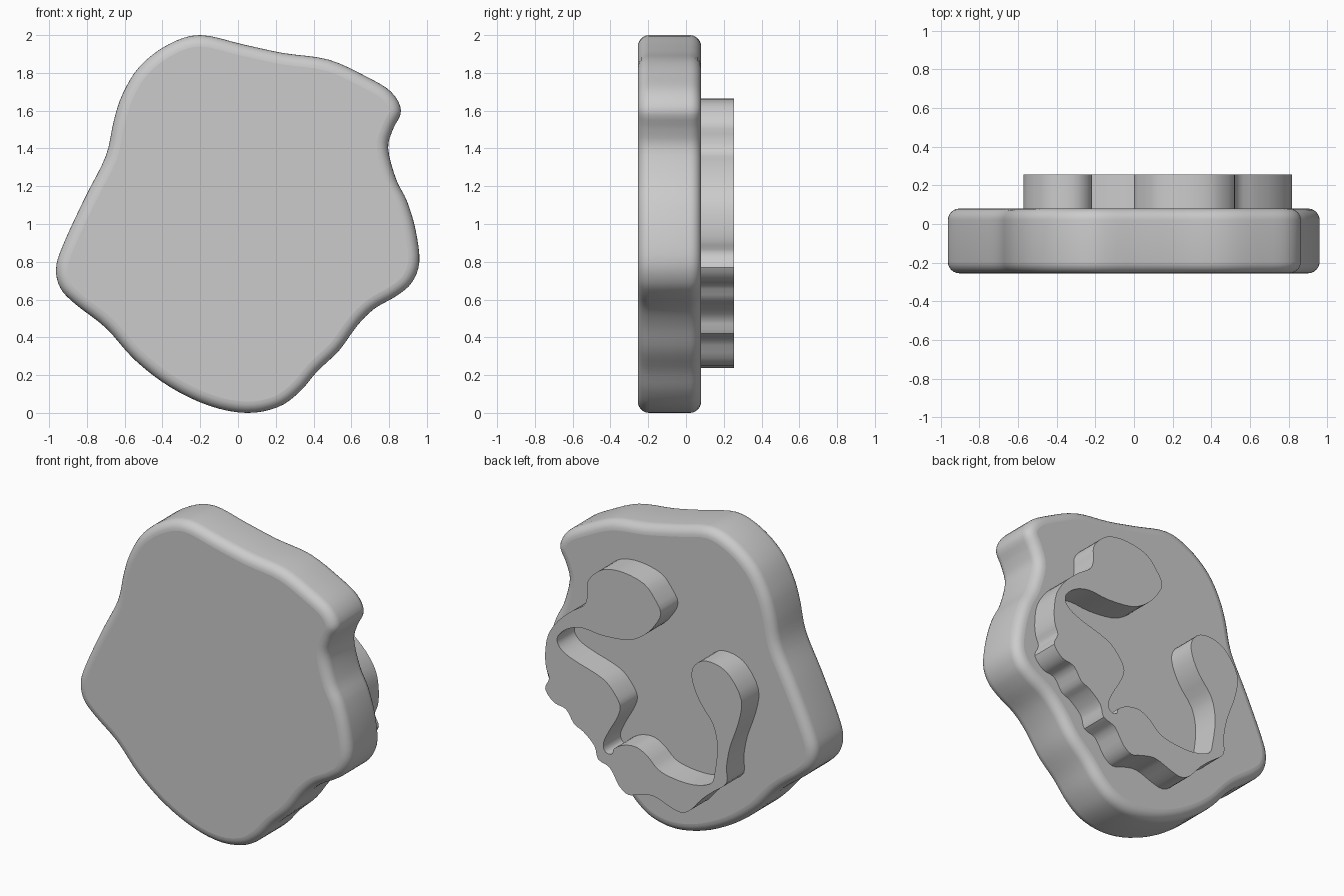
import bpy, bmesh, math
from mathutils import Vector

cube = bpy.data.objects.get("Cube")
if cube:
    bpy.data.objects.remove(cube, do_unlink=True)

grey = bpy.data.materials.new("plain grey")
grey.use_nodes = True
grey.diffuse_color = (0.6, 0.6, 0.6, 1)
grey.node_tree.nodes["Principled BSDF"].inputs["Base Color"].default_value = grey.diffuse_color


def smooth_loop(points, steps):
    """Closed Catmull-Rom curve through the points."""
    pts = [Vector(p) for p in points]
    count = len(pts)
    loop = []
    for i in range(count):
        a, b, c, d = (pts[(i + k) % count] for k in (-1, 0, 1, 2))
        for s in range(steps):
            t = s / steps
            loop.append(0.5 * (2 * b + (c - a) * t
                               + (2 * a - 5 * b + 4 * c - d) * t ** 2
                               + (3 * b - a - 3 * c + d) * t ** 3))
    return loop


def slab(name, points, front, back, steps, rounding=0):
    """Extrude an x-z outline from front to back, with optional rounded rims."""
    bm = bmesh.new()
    loop = smooth_loop(points, steps)
    cap = bm.faces.new([bm.verts.new((p.x, front, p.y)) for p in loop])
    extruded = bmesh.ops.extrude_face_region(bm, geom=[cap], use_keep_orig=True)
    moved = [g for g in extruded["geom"] if isinstance(g, bmesh.types.BMVert)]
    bmesh.ops.translate(bm, verts=moved, vec=(0, back - front, 0))
    bmesh.ops.recalc_face_normals(bm, faces=bm.faces)
    if rounding:
        rims = [e for e in bm.edges if abs(e.verts[0].co.y - e.verts[1].co.y) < 0.001]
        bmesh.ops.bevel(bm, geom=rims, offset=rounding, offset_type='OFFSET',
                        segments=6, profile=0.5, affect='EDGES', clamp_overlap=False)
    mesh = bpy.data.meshes.new(name)
    bm.to_mesh(mesh)
    bm.free()
    mesh.materials.append(grey)
    mesh.shade_smooth()
    mesh.set_sharp_from_angle(angle=math.radians(35))
    # Keep the large end faces flat
    for face in mesh.polygons:
        if len(face.vertices) > 4:
            face.use_smooth = False
    obj = bpy.data.objects.new(name, mesh)
    bpy.context.collection.objects.link(obj)
    return obj


# Thick rounded body
body_outline = [
    (-.2, 2), (.03, 1.95), (.24, 1.905), (.48, 1.87), (.68, 1.78), (.81, 1.7),
    (.863, 1.6), (.82, 1.5), (.795, 1.4), (.836, 1.24), (.895, 1.12), (.94, .97),
    (.96, .8), (.92, .69), (.84, .62), (.72, .55), (.63, .46), (.535, .33),
    (.42, .22), (.325, .11), (.21, .03), (.045, 0), (-.15, .037), (-.36, .137),
    (-.546, .28), (-.7, .45), (-.86, .575), (-.94, .66), (-.963, .765),
    (-.926, .89), (-.81, 1.14), (-.7, 1.36), (-.657, 1.55), (-.61, 1.69),
    (-.52, 1.835), (-.37, 1.95)]
slab("rounded_body", body_outline, -.255, .08, 4, .06)

# Raised winding relief on the back
relief_outline = [
    (.52, 1.53), (.47, 1.6), (.39, 1.65), (.265, 1.663), (.12, 1.63), (.04, 1.55),
    (0, 1.47), (.045, 1.38), (.12, 1.3), (.23, 1.24), (.41, 1.22), (.55, 1.23),
    (.655, 1.2), (.727, 1.135), (.727, 1.08), (.677, 1.035), (.585, 1), (.48, .97),
    (.385, .93), (.315, .855), (.287, .79), (.315, .71), (.37, .615), (.407, .53),
    (.39, .48), (.345, .48), (.33, .52), (.26, .56), (.17, .57), (.09, .53),
    (.017, .467), (-.09, .44), (-.23, .437), (-.35, .475), (-.38, .545), (-.4, .72),
    (-.37, .86), (-.28, .975), (-.225, 1.09), (-.225, 1.18), (-.29, 1.245),
    (-.395, 1.25), (-.49, 1.2), (-.57, 1.07), (-.55, .92), (-.49, .75), (-.465, .615),
    (-.465, .51), (-.37, .43), (-.29, .36), (-.21, .27), (-.145, .237), (-.07, .25),
    (.053, .29), (.16, .27), (.23, .25), (.295, .29), (.36, .388), (.443, .42),
    (.47, .5), (.55, .57), (.613, .6), (.67, .68), (.755, .7), (.818, .77), (.79, .845),
    (.812, .91), (.818, 1), (.798, 1.12), (.727, 1.23), (.627, 1.32), (.542, 1.38),
    (.52, 1.45)]
slab("back_relief", relief_outline, .06, .255, 3)
